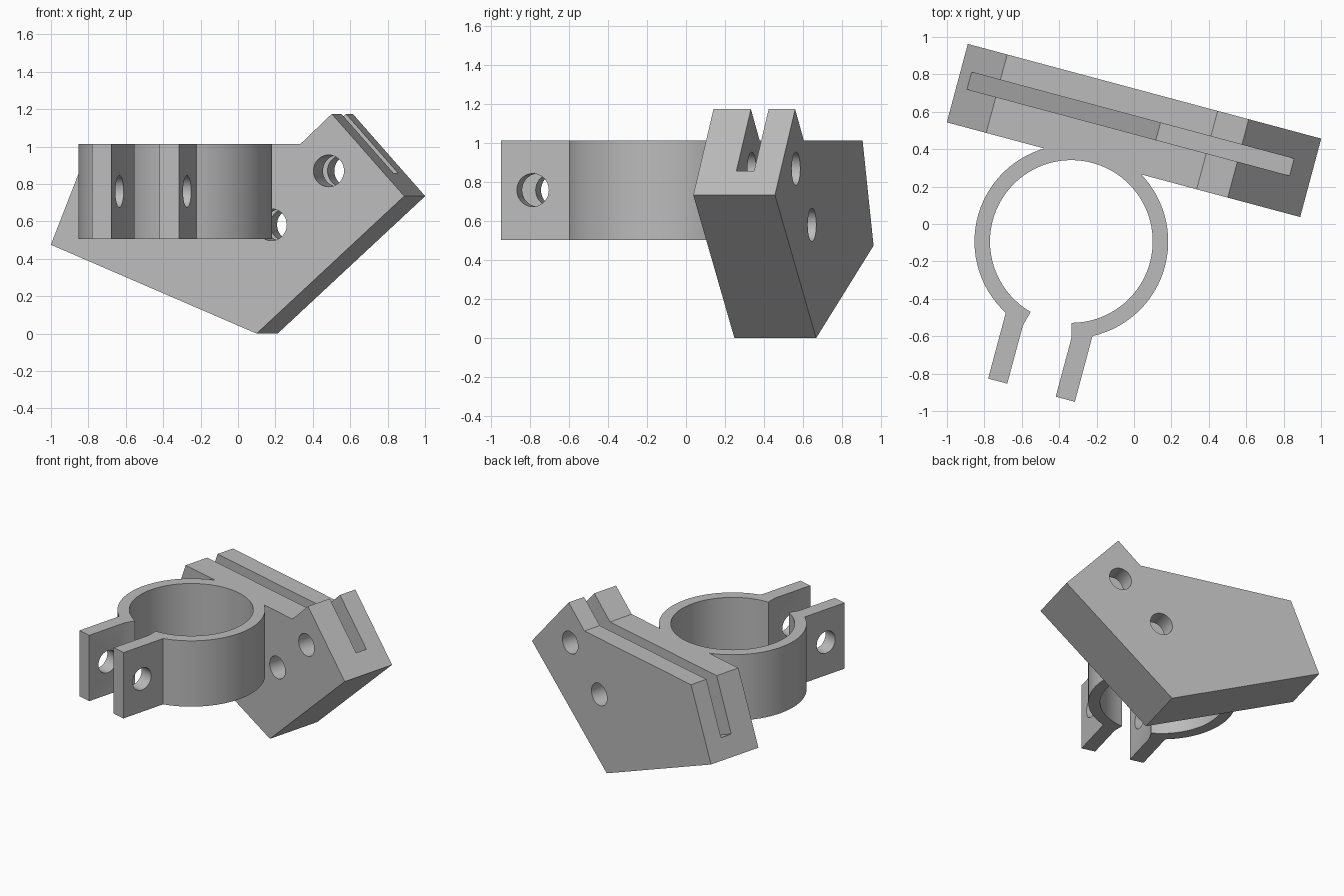
import bpy, bmesh
from math import sin, cos, radians, sqrt
from mathutils import Matrix, Vector

cube = bpy.data.objects.get("Cube")
if cube:
    bpy.data.objects.remove(cube, do_unlink=True)

# Single material
grey = bpy.data.materials.new("plain grey")
grey.use_nodes = True
colour = (0.5, 0.5, 0.5, 1)
grey.diffuse_color = colour
grey.node_tree.nodes["Principled BSDF"].inputs["Base Color"].default_value = colour

# The whole bracket is turned about the vertical axis
TURN = Matrix.Translation((0, 0.5, 0)) @ Matrix.Rotation(radians(-15), 4, "Z")
HALF = 0.217          # half the plate thickness
HOLE = 0.085          # bolt hole radius


def prism(name, outline, start, end):
    """Closed prism: outline points extruded from start by the vector end - start."""
    bm = bmesh.new()
    face = bm.faces.new([bm.verts.new(Vector(p) + Vector(start)) for p in outline])
    new = bmesh.ops.extrude_face_region(bm, geom=[face])["geom"]
    moved = [g for g in new if isinstance(g, bmesh.types.BMVert)]
    bmesh.ops.translate(bm, verts=moved, vec=Vector(end) - Vector(start))
    bmesh.ops.recalc_face_normals(bm, faces=bm.faces)
    mesh = bpy.data.meshes.new(name)
    bm.to_mesh(mesh)
    bm.free()
    mesh.materials.append(grey)
    obj = bpy.data.objects.new(name, mesh)
    bpy.context.collection.objects.link(obj)
    obj.matrix_world = TURN
    return obj


def arc(radius, first, last, steps):
    angles = [radians(first + (last - first) * i / steps) for i in range(steps + 1)]
    return [(radius * cos(a), radius * sin(a)) for a in angles]


def cut(target, cutter):
    cutter.hide_render = True
    mod = target.modifiers.new("cut", "BOOLEAN")
    mod.operation, mod.solver, mod.object = "DIFFERENCE", "EXACT", cutter
    bpy.context.view_layer.objects.active = target
    bpy.ops.object.modifier_apply(modifier=mod.name)
    bpy.data.objects.remove(cutter, do_unlink=True)


def upright(points):
    return [(u, 0, z) for u, z in points]


# Plate with an angled outline
plate = prism("slotted_plate", upright([
    (-0.978, 0.475), (0.161, 0), (0.978, 0.735),
    (0.577, 1.175), (0.405, 1.015), (-0.76, 1.015)]), (0, -HALF, 0), (0, HALF, 0))

# V-floored slot open along the top
cut(plate, prism("slot_cutter", upright([
    (-1.4, 0.82), (-0.92, 0.62), (0.126, 0.187), (0.865, 0.857),
    (1.3, 1.25), (1.3, 2), (-1.4, 2)]), (0, -0.018, 0), (0, 0.076, 0)))

# Two bolt holes through the plate
for u, z in [(0.56, 0.87), (0.243, 0.582)]:
    cut(plate, prism("hole_cutter", upright(arc(HOLE, 0, 350, 35)),
                     (u, -0.5, z), (u, 0.5, z)))

# Split ring clamp with two flanges
OUTER, INNER, SIDE, TIP = 0.518, 0.435, 0.24, 0.823
gap = OUTER * sin(radians(15))
root = sqrt(OUTER ** 2 - SIDE ** 2)
join = Vector((SIDE, -root)).angle_signed(Vector((1, 0)))
join = -abs(join) * 180 / 3.14159265
outline = arc(OUTER, join, 180 - join, 72)
outline += [(-SIDE, -TIP), (-gap, -TIP), (-gap, -OUTER * cos(radians(15)))]
outline += arc(INNER, 255, -75, 72)
outline += [(gap, -OUTER * cos(radians(15))), (gap, -TIP), (SIDE, -TIP)]
cu, cv = -0.17, -0.66
clamp = prism("ring_clamp", [(u, v, 0) for u, v in outline],
              (cu, cv, 0.505), (cu, cv, 1.015))

# Clamp screw hole across both flanges
cut(clamp, prism("screw_cutter", [(0, y, z) for y, z in arc(HOLE, 0, 350, 35)],
                 (cu - 0.4, cv - 0.653, 0.76), (cu + 0.4, cv - 0.653, 0.76)))

# Smooth curved walls, keep edges sharp
for obj in (plate, clamp):
    bpy.ops.object.select_all(action="DESELECT")
    obj.select_set(True)
    bpy.context.view_layer.objects.active = obj
    bpy.ops.object.shade_smooth_by_angle(angle=radians(25))
